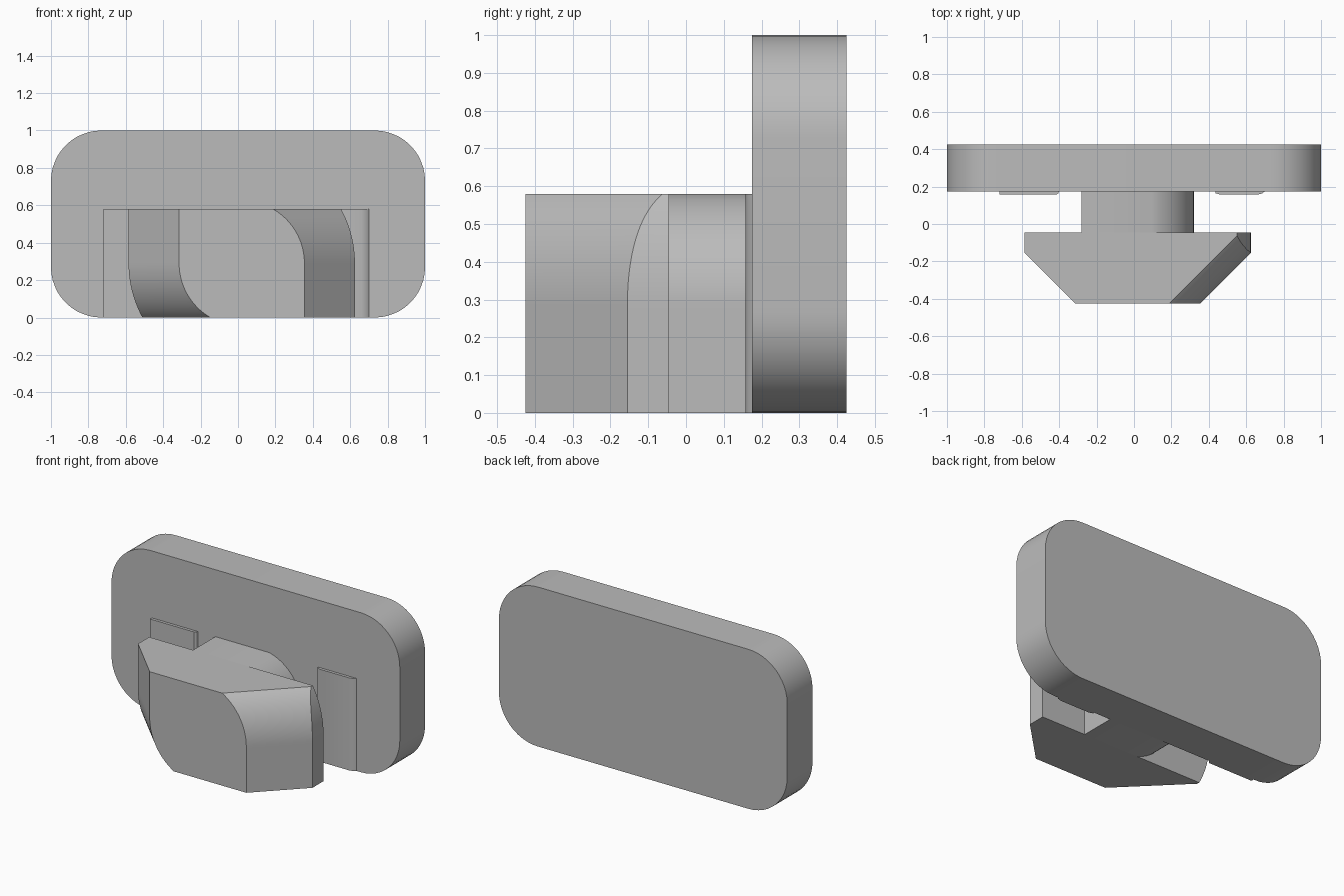
import bpy, bmesh
from math import sin, cos, sqrt, pi

cube = bpy.data.objects.get("Cube")
if cube:
    bpy.data.objects.remove(cube, do_unlink=True)

grey = bpy.data.materials.new("plain grey")
grey.use_nodes = True
grey.diffuse_color = (0.5, 0.5, 0.5, 1)
grey.node_tree.nodes["Principled BSDF"].inputs["Base Color"].default_value = grey.diffuse_color

AXIS_X, MID_Z, HEIGHT = 0.02, 0.29, 0.58   # turning axis and height of the clip
FRONT, HEAD_BACK, PLATE_FRONT, BACK = -0.425, -0.045, 0.175, 0.425


def loft(name, rings):
    """Skin a solid through rings of equal point count and cap both ends."""
    bm = bmesh.new()
    rows = [[bm.verts.new(p) for p in ring] for ring in rings]
    n = len(rows[0])
    for a, b in zip(rows, rows[1:]):
        for i in range(n):
            j = (i + 1) % n
            bm.faces.new((a[i], a[j], b[j], b[i]))
    bm.faces.new(rows[0])
    bm.faces.new(rows[-1])
    bmesh.ops.recalc_face_normals(bm, faces=bm.faces)
    mesh = bpy.data.meshes.new(name)
    bm.to_mesh(mesh)
    bm.free()
    mesh.materials.append(grey)
    obj = bpy.data.objects.new(name, mesh)
    bpy.context.collection.objects.link(obj)
    bpy.context.view_layer.objects.active = obj
    bpy.ops.object.select_all(action="DESELECT")
    obj.select_set(True)
    bpy.ops.object.shade_smooth_by_angle(angle=pi / 7)
    return obj


def reach(radius, z):
    """Half width of a round quadrant above the axis, square below it."""
    rise = max(0, z - MID_Z)
    return sqrt(max(0, radius ** 2 - rise ** 2))


# Back plate with round corners
r = 0.27
outline = []
for k, (cx, cz) in enumerate([(1 - r, 1 - r), (r - 1, 1 - r), (r - 1, r), (1 - r, r)]):
    for s in range(13):
        a = (k + s / 12) * pi / 2
        outline.append((cx + r * cos(a), cz + r * sin(a)))
loft("back_plate", [[(x, y, z) for x, z in outline] for y in (PLATE_FRONT, BACK)])


# Turning head: slanted sides, rounded at two opposite corners
def head_side(z):
    inner, outer = reach(0.335, z), reach(0.605, z)
    bend = min(FRONT + outer - inner, HEAD_BACK - 0.002)
    return [(inner, FRONT), (outer, bend), (outer, HEAD_BACK)]


levels = [HEIGHT * i / 40 for i in range(41)]
rings = []
for z in levels:
    right = [(AXIS_X + x, y, z) for x, y in head_side(z)]
    left = [(AXIS_X - x, y, z) for x, y in reversed(head_side(HEIGHT - z))]
    rings.append(right + left)
loft("turning_head", rings)

# Neck joining the head to the plate, rounded the same way
rings = []
for z in levels:
    a, b = AXIS_X + reach(0.3, z), AXIS_X - reach(0.3, HEIGHT - z)
    rings.append([(a, HEAD_BACK, z), (a, PLATE_FRONT, z), (b, PLATE_FRONT, z), (b, HEAD_BACK, z)])
loft("neck", rings)

# Thin spacer pads on the plate, with eased upright edges
for name, x0, x1, ease0, ease1 in [("right_pad", -0.72, -0.4, 0, 0.015),
                                   ("left_pad", 0.435, 0.7, 0.025, 0.04)]:
    y = 0.157
    shape = [(x0, PLATE_FRONT), (x0, y + 0.008), (x0 + ease0 + 0.001, y),
             (x1 - ease1, y), (x1 - ease1 / 3, y + 0.007), (x1, PLATE_FRONT)]
    loft(name, [[(px, py, z) for px, py in shape] for z in (0, HEIGHT)])
